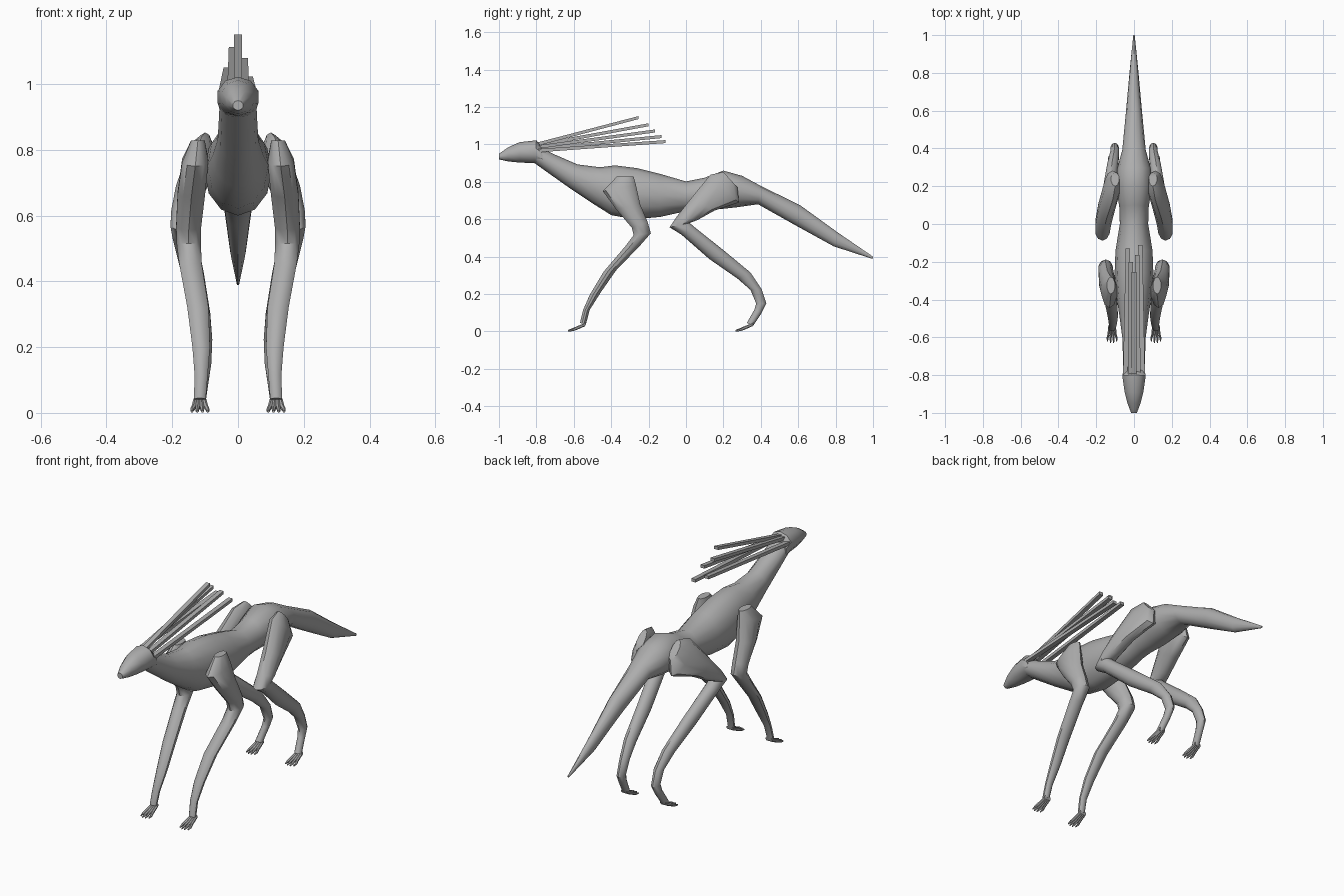
import bpy, bmesh, math
from mathutils import Vector

grey = bpy.data.materials.new("plain grey")
grey.diffuse_color = (0.42, 0.42, 0.42, 1)


def finish(name, bm, angle=40):
    bmesh.ops.recalc_face_normals(bm, faces=bm.faces)
    me = bpy.data.meshes.new(name)
    bm.to_mesh(me)
    bm.free()
    ob = bpy.data.objects.new(name, me)
    bpy.context.collection.objects.link(ob)
    me.materials.append(grey)
    bpy.ops.object.select_all(action='DESELECT')
    ob.select_set(True)
    bpy.context.view_layer.objects.active = ob
    if angle:
        bpy.ops.object.shade_smooth_by_angle(angle=math.radians(angle))
    return ob


def loft(bm, rings, sides=10, side=1):
    """Each ring: y, z of one edge, y, z of the opposite edge, x centre, x half width."""
    loops = []
    for ya, za, yb, zb, x, hw in rings:
        a, b = Vector((x * side, ya, za)), Vector((x * side, yb, zb))
        mid, half = (a + b) / 2, (a - b) / 2
        loop = []
        for i in range(sides):
            t = 2 * math.pi * i / sides
            loop.append(bm.verts.new(mid + half * math.cos(t) + Vector((hw * math.sin(t), 0, 0))))
        loops.append(loop)
    for p, q in zip(loops, loops[1:]):
        for i in range(sides):
            j = (i + 1) % sides
            bm.faces.new((p[i], p[j], q[j], q[i]))
    bm.faces.new(loops[0])
    bm.faces.new(loops[-1])


# Head
bm = bmesh.new()
loft(bm, [(-1.0, .95, -1.0, .92, 0, .016), (-.95, .985, -.95, .909, 0, .036),
          (-.89, 1.012, -.89, .903, 0, .052), (-.80, 1.022, -.81, .90, 0, .065),
          (-.775, .995, -.76, .88, 0, .058)], 10)
finish("head", bm)

# Neck, torso and tail
bm = bmesh.new()
loft(bm, [(-.77, .98, -.81, .90, 0, .056), (-.70, .945, -.74, .85, 0, .058),
          (-.58, .893, -.62, .765, 0, .062), (-.46, .878, -.50, .685, 0, .078),
          (-.38, .888, -.40, .622, 0, .092), (-.26, .873, -.28, .60, 0, .103),
          (-.14, .843, -.14, .612, 0, .098), (0, .802, 0, .643, 0, .075),
          (.10, .822, .08, .652, 0, .078), (.20, .86, .19, .655, 0, .094),
          (.30, .832, .28, .665, 0, .09), (.40, .778, .385, .68, 0, .062),
          (.61, .675, .59, .565, 0, .042), (.81, .53, .79, .455, 0, .024),
          (1.0, .40, .997, .388, 0, .004)], 12)
finish("body_and_tail", bm)

FRONT = [(-.37, .828, -.28, .828, .122, .022), (-.445, .75, -.268, .785, .130, .042),
         (-.375, .655, -.245, .68, .142, .044), (-.29, .555, -.205, .585, .15, .04),
         (-.28, .515, -.188, .525, .15, .039), (-.325, .455, -.245, .46, .145, .036),
         (-.44, .32, -.375, .325, .122, .034), (-.515, .195, -.455, .21, .112, .028),
         (-.55, .115, -.515, .115, .112, .021), (-.567, .045, -.535, .038, .116, .019)]
HIND = [(.20, .853, .275, .77, .10, .022), (.13, .838, .283, .69, .112, .045),
        (.03, .715, .15, .645, .145, .046), (-.045, .62, .06, .595, .163, .043),
        (-.088, .557, .02, .58, .167, .040), (-.025, .518, .045, .558, .163, .038),
        (.125, .387, .20, .435, .135, .034), (.275, .283, .345, .315, .113, .03),
        (.345, .222, .405, .225, .102, .025), (.375, .15, .43, .15, .102, .022),
        (.365, .115, .405, .10, .106, .019), (.325, .045, .36, .032, .116, .019)]


def toes(bm, y, side):
    for k in range(4):
        u = k - 1.5
        x0, x1 = .116 + u * .009, .116 + u * .016
        reach = .08 - .008 * abs(u)
        loft(bm, [(y + .02, .047, y + .015, .028, x0, .007),
                  (y - .03, .027, y - .03, .008, (x0 + x1) / 2, .007),
                  (y + .02 - reach, .016, y + .02 - reach, .002, x1, .006),
                  (y - reach, .008, y - reach, 0, x1, .003)], 6, side)


# Four legs with clawed feet
for side, label in ((1, "right"), (-1, "left")):
    for rings, y, part in ((FRONT, -.555, "front_leg"), (HIND, .34, "hind_leg")):
        bm = bmesh.new()
        loft(bm, rings, 10, side)
        finish(f"{part}_{label}", bm)
        bm = bmesh.new()
        toes(bm, y, side)
        finish(f"{part}_toes_{label}", bm)

# Swept-back crest of square bars: start x, z, then end x, y, z
for n, (x0, z0, x1, y1, z1) in enumerate([
        (0, 1.0, 0, -.255, 1.143), (-.02, .995, -.016, -.20, 1.105),
        (.022, .985, .018, -.165, 1.072), (-.046, .975, -.032, -.13, 1.042),
        (.046, .966, .033, -.11, 1.015)]):
    bm = bmesh.new()
    loops = []
    for x, y, z, h, w in ((x0, -.80, z0, .009, .012), (x1, y1, z1, .008, .012)):
        loops.append([bm.verts.new((x + sx * w, y, z + sz * h))
                      for sx, sz in ((-1, -1), (1, -1), (1, 1), (-1, 1))])
    p, q = loops
    for i in range(4):
        j = (i + 1) % 4
        bm.faces.new((p[i], p[j], q[j], q[i]))
    bm.faces.new(p)
    bm.faces.new(q)
    finish(f"crest_bar_{n + 1}", bm, 0)
